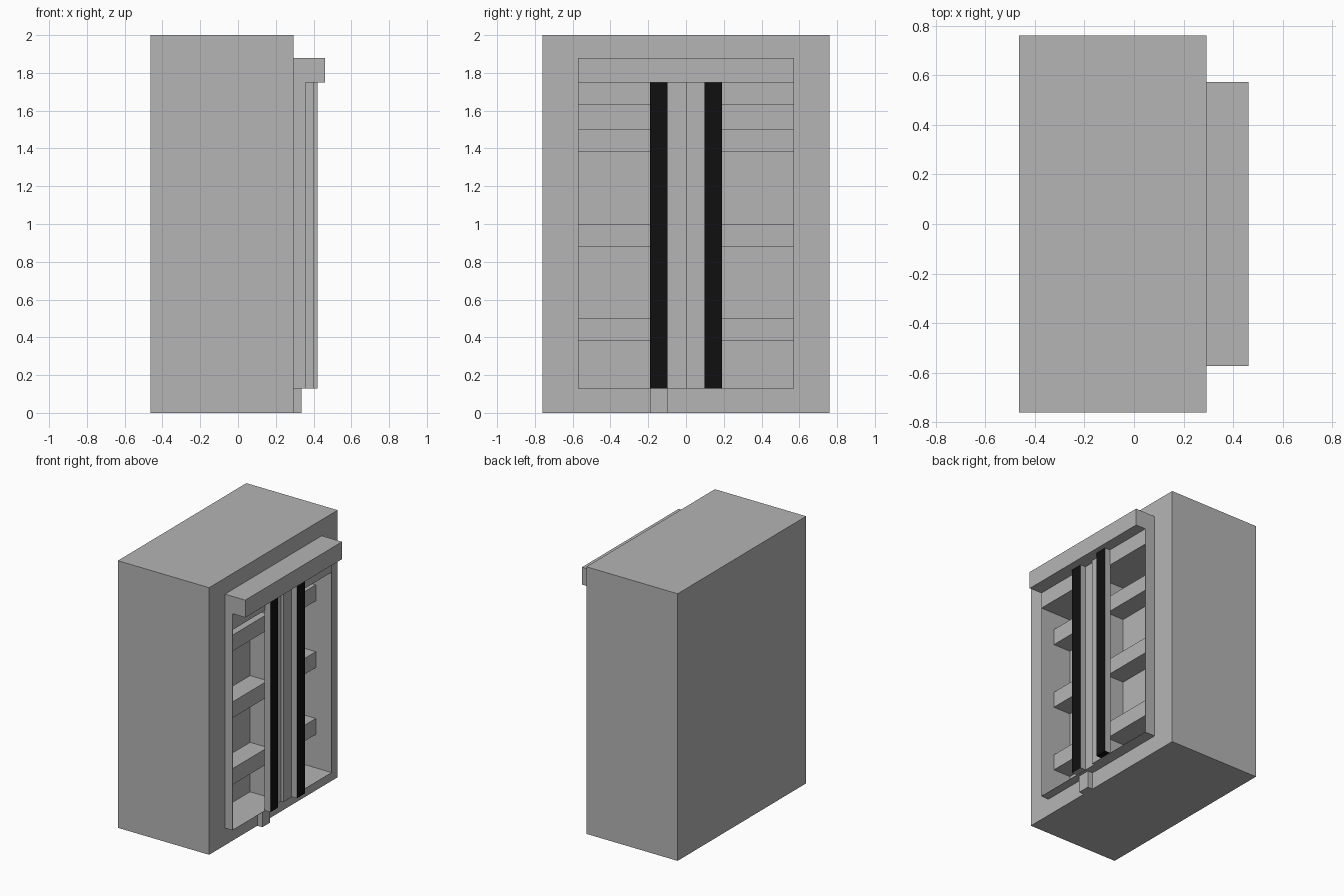
import bpy

if "Cube" in bpy.data.objects:
    bpy.data.objects.remove(bpy.data.objects["Cube"])

grey = bpy.data.materials.new("grey_metal")
grey.diffuse_color = (0.46, 0.46, 0.46, 1)
grey.use_nodes = True
grey.node_tree.nodes["Principled BSDF"].inputs["Base Color"].default_value = grey.diffuse_color
black = bpy.data.materials.new("black_trim")
black.diffuse_color = (0.005, 0.005, 0.005, 1)
black.use_nodes = True
black.node_tree.nodes["Principled BSDF"].inputs["Base Color"].default_value = black.diffuse_color


def box(name, x, y, z):
    """Axis-aligned grey box from (min, max) pairs."""
    (x0, x1), (y0, y1), (z0, z1) = x, sorted(y), z
    v = [(a, b, c) for a in (x0, x1) for b in (y0, y1) for c in (z0, z1)]
    f = [(0, 1, 3, 2), (4, 6, 7, 5), (0, 4, 5, 1),
         (2, 3, 7, 6), (0, 2, 6, 4), (1, 5, 7, 3)]
    me = bpy.data.meshes.new(name)
    me.from_pydata(v, [], f)
    me.materials.append(grey)
    ob = bpy.data.objects.new(name, me)
    bpy.context.collection.objects.link(ob)
    return ob


FACE, BACK = 0.293, 0.10      # cabinet side and recess depth
W, WO = 0.57, 0.572           # recess half width, frame half width
Z0, Z1, ZT = 0.13, 1.63, 1.75

# Cabinet body with a shallow recess in the +x side
body = box("cabinet_body", (-0.463, FACE), (-0.76, 0.76), (0, 2))
cutter = box("recess_cutter", (BACK, 0.5), (-W, W), (Z0, Z1))
cutter.hide_render = True
cutter.hide_set(True)
mod = body.modifiers.new("recess", 'BOOLEAN')
mod.operation = 'DIFFERENCE'
mod.solver = 'EXACT'
mod.object = cutter

# Two sliding doors, the right one standing slightly further out
for side, s, front in (("left", -1, 0.357), ("right", 1, 0.377)):
    box(f"door_side_{side}", (FACE, front), (s * W, s * WO), (Z0 - 0.002, Z1))
    box(f"door_bottom_{side}", (FACE, front), (0, s * W), (Z0 - 0.002, Z0))
    box(f"door_top_{side}", (FACE, front), (0, s * WO), (Z1, ZT))
    box(f"door_stile_{side}", (front - 0.004, front), (0, s * 0.19), (Z0, Z1))
    # Upright handle with a black front and underside
    h = box(f"handle_{side}", (front, front + 0.044), (s * 0.097, s * 0.19), (Z0, ZT))
    h.data.materials.append(black)
    h.data.polygons[1].material_index = 1
    if side == "right":
        h.data.polygons[4].material_index = 1

# Header rail above the doors
box("header_overhang", (FACE, 0.461), (-WO, WO), (ZT, 1.88))

# Shelves and central divider inside the recess
for i, z in enumerate((0.38, 0.88, 1.38)):
    box(f"shelf_{i + 1}", (BACK, 0.245), (-W, W), (z, z + 0.12))
box("divider", (BACK, 0.373), (0, 0.003), (Z0, Z1))

# Small foot block under the left handle
box("foot_block", (FACE, 0.335), (-0.19, -0.097), (0, Z0))
